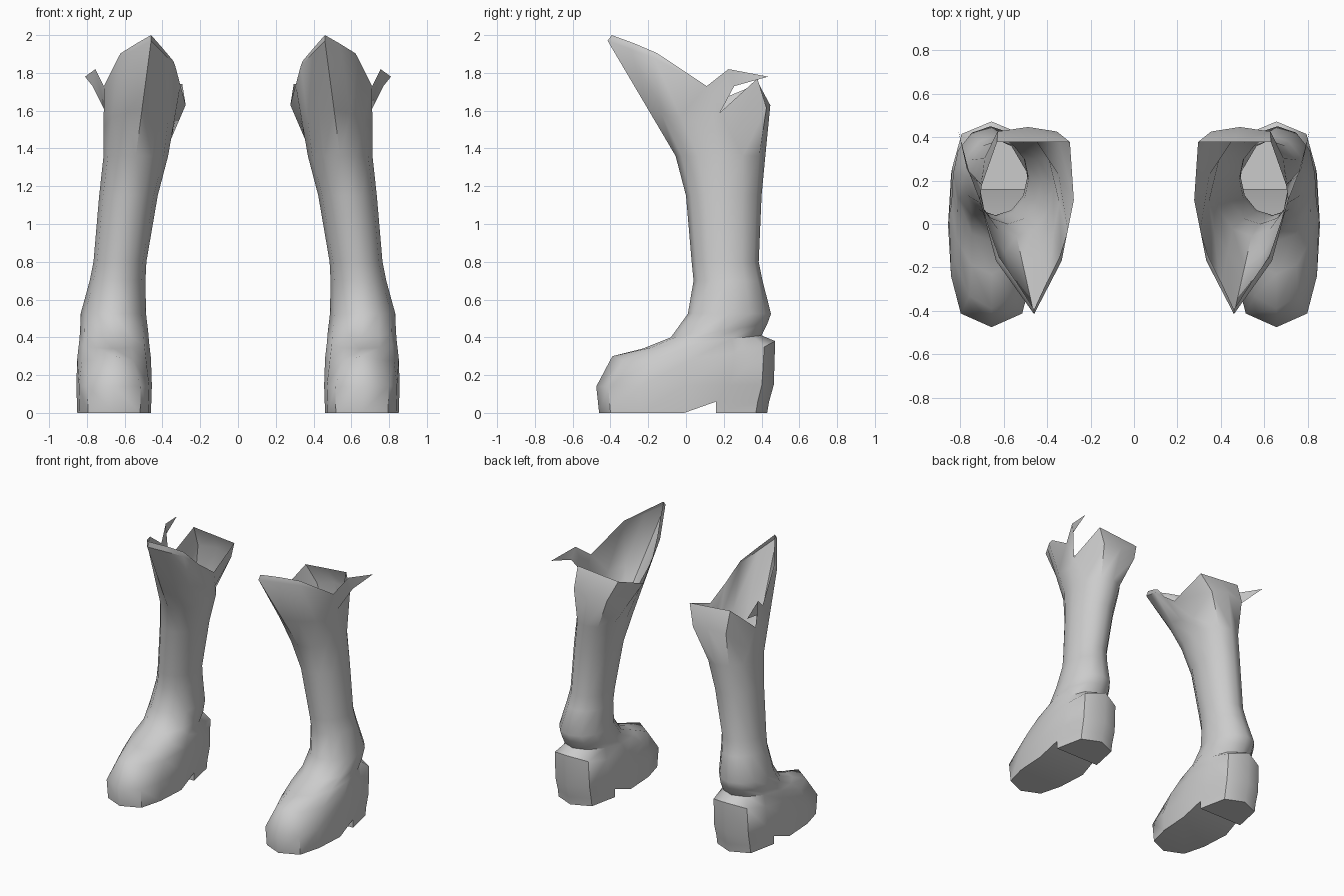
import bpy, bmesh, math

if "Cube" in bpy.data.objects:
    bpy.data.objects.remove(bpy.data.objects["Cube"])

leather = bpy.data.materials.new("grey_leather")
leather.diffuse_color = (0.6, 0.6, 0.6, 1)
leather.use_nodes = True
leather.node_tree.nodes["Principled BSDF"].inputs["Base Color"].default_value = leather.diffuse_color

N = 12  # points per ring: 0 = front, 6 = back, 1..5 outer side, 11..7 inner side


def section(x0, x1, y0, y1, z0, z1, front=1.0, back=1.0, sag=0.0):
    """Rounded ring; z runs from z0 (front) to z1 (back), low exponents are boxier."""
    pts = []
    for i in range(N):
        s, c = math.sin(i * math.tau / N), math.cos(i * math.tau / N)
        wide = math.copysign(abs(s) ** (front if c > .01 else back), s)
        pts.append(((x0 + x1) / 2 + (x1 - x0) / 2 * wide,
                    (y0 + y1) / 2 - (y1 - y0) / 2 * c,
                    z0 + (z1 - z0) * (1 - c) / 2 - sag * abs(s)))
    return pts


def mix(p, q, t):
    return tuple(a + (b - a) * t for a, b in zip(p, q))


# sole edge, with the arch stepping up to the heel
sole = section(.461, .851, -.46, .44, 0, 0, .5, .5)
for i in range(4, 9):
    x, y, z = sole[i]
    sole[i] = (x, .16 if i in (4, 8) else y, .06)

rings = [
    sole,
    section(.456, .856, -.475, .465, .14, .15, .5, .5),        # widest line
    section(.461, .851, -.39, .472, .30, .38, .95, .5, .05),   # toe cap, heel counter
    section(.471, .841, -.23, .40, .34, .41),                  # vamp
    section(.476, .836, -.08, .43, .40, .47),                  # instep
    section(.487, .833, .01, .45, .525, .525),                 # ankle
    section(.49, .785, .04, .405, .70, .70),
    section(.485, .765, .03, .385, .80, .80),
    section(.425, .735, 0, .40, 1.15, 1.15),                   # calf
    section(.37, .712, -.055, .42, 1.36, 1.36),
]

# rim corners, high at the front and notched at the outer side
corners = {0: (.46, -.415, 1.97), 2: (.635, -.17, 1.88), 3: (.71, .11, 1.73),
           4: (.70, .18, 1.59), 5: (.63, .378, 1.77), 7: (.295, .378, 1.74),
           8: (.277, .11, 1.63), 10: (.333, -.17, 1.84)}
rim = [corners.get(i) or mix(corners[i - 1], corners[(i + 1) % N], .5) for i in range(N)]

# flare below the rim, bulging at the back
flare = []
for i in range(N):
    back = {5: .8, 6: 1, 7: .8}.get(i, 0)
    x, y, z = mix(rings[-1][i], rim[i], .4 + .28 * back)
    flare.append((x, y + .055 * back, z))
rings += [flare, rim]

bm = bmesh.new()
rows = [[bm.verts.new(p) for p in ring] for ring in rings]
for a, b in zip(rows, rows[1:]):
    for i in range(N):
        j = (i + 1) % N
        bm.faces.new((a[i], a[j], b[j], b[i]))

# sole, arch and heel block
s = rows[0]
bm.faces.new([s[i] for i in (3, 2, 1, 0, 11, 10, 9)])
bm.faces.new((s[4], s[3], s[9], s[8]))
top = s[4:9]
base = [bm.verts.new((v.co.x, v.co.y - (.01 if v.co.y > .2 else 0), 0)) for v in top]
for i in range(5):
    j = (i + 1) % 5
    bm.faces.new((base[i], base[j], top[j], top[i]))
bm.faces.new(base[::-1])

# narrow lip folded in along the front of the rim
front = [rows[-1][i] for i in (9, 10, 11, 0, 1, 2, 3)]
widths = (0, .8, 1, 1, 1, .8, 0)
lip = [v if w == 0 else bm.verts.new((v.co.x + (.46 - v.co.x) * .1 * w,
                                      v.co.y + .022 * w, v.co.z + .03 * w))
       for v, w in zip(front, widths)]
for i in range(6):
    bm.faces.new(list(dict.fromkeys((front[i], front[i + 1], lip[i + 1], lip[i]))))

# pointed side flap standing out of the notch
peak, tip, under = [bm.verts.new(p) for p in
                    ((.755, .225, 1.82), (.81, .435, 1.78), (.77, .255, 1.73))]
hinge, notch = rows[-1][3], rows[-1][4]
bm.faces.new((notch, under, peak, hinge))
bm.faces.new((under, tip, peak))

mesh = bpy.data.meshes.new("boots")
bm.to_mesh(mesh)
bm.free()
mesh.materials.append(leather)
mesh.shade_smooth()
mesh.set_sharp_from_angle(angle=math.radians(48))

boots = bpy.data.objects.new("boots", mesh)
bpy.context.collection.objects.link(boots)

# second boot
mirror = boots.modifiers.new("pair", 'MIRROR')
mirror.use_mirror_merge = False
